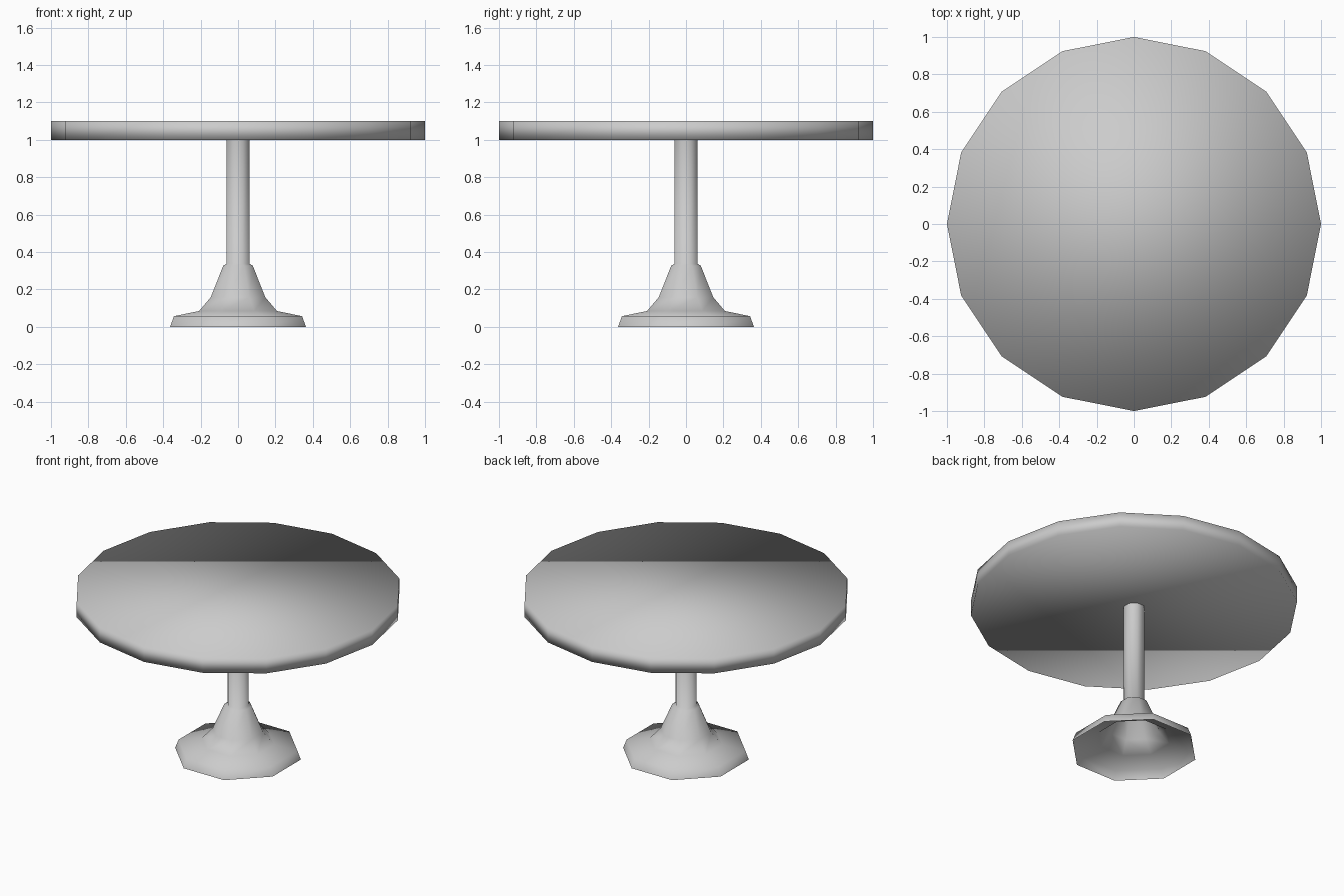
import bpy, bmesh
from math import cos, sin, pi

if "Cube" in bpy.data.objects:
    bpy.data.objects.remove(bpy.data.objects["Cube"])


def lathe(name, profile, sides, phase=0.0, cap_start=False, cap_end=False):
    """Revolve (radius, z) points, listed bottom to top, into a smooth low-poly part."""
    bm = bmesh.new()
    rings = []
    for r, z in profile:
        rings.append([bm.verts.new((r * cos(phase + 2 * pi * i / sides),
                                    r * sin(phase + 2 * pi * i / sides), z))
                      for i in range(sides)])
    for low, high in zip(rings, rings[1:]):
        for i in range(sides):
            j = (i + 1) % sides
            bm.faces.new((low[i], low[j], high[j], high[i]))
    if cap_start:
        bm.faces.new(rings[0][::-1])
    if cap_end:
        bm.faces.new(rings[-1])
    for f in bm.faces:
        f.smooth = True
    mesh = bpy.data.meshes.new(name)
    bm.to_mesh(mesh)
    bm.free()
    obj = bpy.data.objects.new(name, mesh)
    bpy.context.collection.objects.link(obj)
    return obj


# Sixteen-sided round top
lathe("table_top", [(1.0, 1.0), (1.0, 1.1)], 16, cap_start=True, cap_end=True)

# Eight-sided hollow foot and stem in one shell, flats facing the axes
flat_profile = [(0.363, 0.0), (0.343, 0.057), (0.208, 0.085), (0.146, 0.158),
                (0.079, 0.327), (0.062, 0.337), (0.062, 1.0)]
k = 1 / cos(pi / 8)
lathe("pedestal", [(r * k, z) for r, z in flat_profile], 8, phase=pi / 8)
